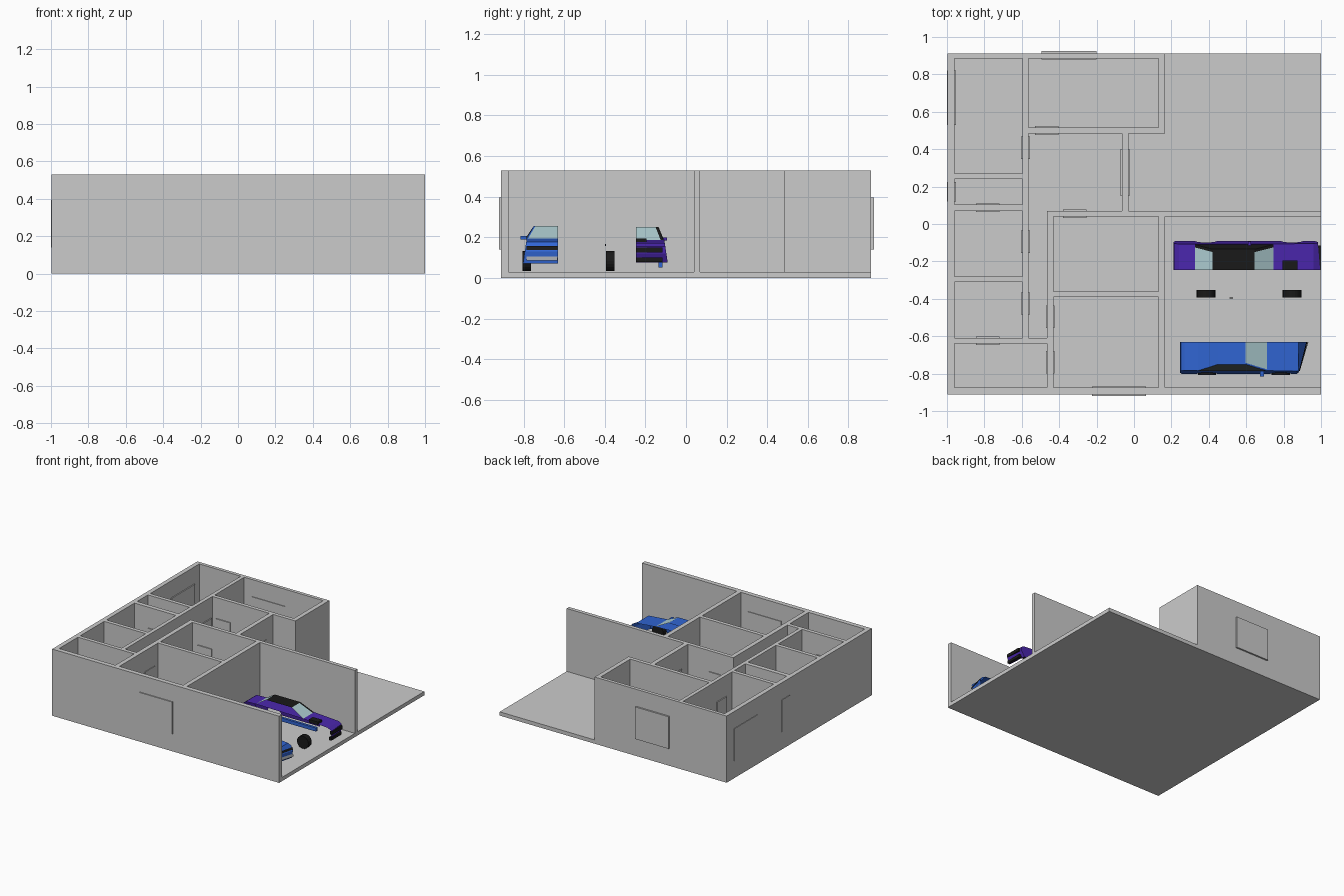
import bpy, bmesh, math
from mathutils import Matrix

if "Cube" in bpy.data.objects:
    bpy.data.objects.remove(bpy.data.objects["Cube"])


def material(name, rgb):
    m = bpy.data.materials.new(name)
    m.diffuse_color = (*rgb, 1)
    m.use_nodes = True
    m.node_tree.nodes["Principled BSDF"].inputs["Base Color"].default_value = m.diffuse_color
    return m


BLUE = material("blue_paint", (0.03, 0.13, 0.65))
PURPLE = material("purple_paint", (0.07, 0.02, 0.42))
BLACK = material("black_trim", (0.01, 0.01, 0.01))
GLASS = material("pale_glass", (0.45, 0.65, 0.68))
SMOKE = material("dark_glass", (0.08, 0.1, 0.1))
CHROME = material("grey_trim", (0.35, 0.37, 0.4))


def finish(name, bm, mat=None):
    me = bpy.data.meshes.new(name)
    bmesh.ops.recalc_face_normals(bm, faces=bm.faces)
    bm.to_mesh(me)
    bm.free()
    if mat:
        me.materials.append(mat)
    ob = bpy.data.objects.new(name, me)
    bpy.context.collection.objects.link(ob)
    return ob


def box(name, x0, x1, y0, y1, z0, z1, mat=None):
    bm = bmesh.new()
    size = Matrix.Diagonal((abs(x1 - x0), abs(y1 - y0), abs(z1 - z0), 1))
    mid = Matrix.Translation(((x0 + x1) / 2, (y0 + y1) / 2, (z0 + z1) / 2))
    bmesh.ops.create_cube(bm, size=1, matrix=mid @ size)
    return finish(name, bm, mat)


def panel(name, pts, mat):
    bm = bmesh.new()
    bm.faces.new([bm.verts.new(p) for p in pts])
    return finish(name, bm, mat)


# Floor slab
L, W, FLOOR, TOP = 0.996, 0.912, 0.03, 0.53
box("floor_slab", -L, 1, -W, W, 0, FLOOR)

# Walls: plan grid with the open rooms left out, raised to full height
rooms = [
    (-0.96, -0.595, 0.27, 0.885), (-0.96, -0.595, 0.105, 0.24),
    (-0.96, -0.595, -0.28, 0.07), (-0.96, -0.595, -0.61, -0.31),
    (-0.96, -0.465, -0.875, -0.64), (-0.565, 0.13, 0.515, 0.885),
    (-0.565, -0.065, 0.07, 0.485), (-0.565, -0.465, -0.61, 0.07),
    (-0.43, 0.13, -0.36, 0.04), (-0.43, 0.13, -0.875, -0.39),
    (0.165, 1, -0.875, 0.04), (0.165, 1, 0.07, W), (-0.03, 1, 0.07, 0.485),
]
xs = sorted({-L, 1} | {v for r in rooms for v in r[:2]})
ys = sorted({-W, W} | {v for r in rooms for v in r[2:]})
bm = bmesh.new()
for x0, x1 in zip(xs, xs[1:]):
    for y0, y1 in zip(ys, ys[1:]):
        cx, cy = (x0 + x1) / 2, (y0 + y1) / 2
        if not any(a < cx < b and c < cy < d for a, b, c, d in rooms):
            bm.faces.new([bm.verts.new((x, y, FLOOR)) for x, y in
                          ((x0, y0), (x1, y0), (x1, y1), (x0, y1))])
bmesh.ops.remove_doubles(bm, verts=bm.verts, dist=1e-4)
up = bmesh.ops.extrude_face_region(bm, geom=bm.faces[:], use_keep_orig=True)["geom"]
bmesh.ops.translate(bm, vec=(0, 0, TOP - FLOOR),
                    verts=[v for v in up if isinstance(v, bmesh.types.BMVert)])
bmesh.ops.dissolve_limit(bm, angle_limit=0.01, verts=bm.verts, edges=bm.edges)
finish("walls", bm)

# Windows
for i, (a, b, c, d) in enumerate([(-1, -0.952, 0.53, 0.82), (-1, -0.952, 0.12, 0.225),
                                  (-0.495, -0.2, 0.88, 0.925), (-0.225, 0.065, -0.92, -0.87)]):
    box(f"window_{i}", a, b, c, d, 0.14, 0.395)

# Doors set in walls that run front to back, then across
for x, y, w in [(-0.58, 0.407, 0.12), (-0.58, -0.095, 0.12), (-0.58, -0.425, 0.12),
                (-0.448, -0.495, 0.12), (-0.448, -0.74, 0.12), (-0.048, 0.275, 0.25)]:
    box("door", x - 0.023, x + 0.023, y - w / 2, y + w / 2, FLOOR, 0.365)
for x, y in [(-0.782, 0.087), (-0.782, -0.625), (-0.317, 0.055), (-0.467, 0.5)]:
    box("door", x - 0.062, x + 0.062, y - 0.023, y + 0.023, FLOOR, 0.365)


def half_body(name, top, axles, zb, r, yc, yo, taper, mat):
    """Half car shell: side panel with wheel arches plus top, nose and tail."""
    s = 0.15 if yc > yo else -0.15
    nose = max(x for x, z in top) - 0.03

    def outer(x, z):
        return (x - (taper if x > nose else 0), yo + s * (z - zb), z)
    arches = [(ax + r * math.cos(t * math.pi / 8), zb + r * math.sin(t * math.pi / 8))
              for ax in reversed(axles) for t in range(9)]
    bm = bmesh.new()
    out = [bm.verts.new(outer(x, z)) for x, z in top + arches]
    mid = [bm.verts.new((x, yc, z)) for x, z in top]
    bm.faces.new(out)
    for i in range(len(top) - 1):
        bm.faces.new((out[i], out[i + 1], mid[i + 1], mid[i]))
    return finish(name, bm, mat)


def half_cabin(name, prof, yc, base, roof, pillar, roof_mat, side_mat, rear_mat):
    """Half cabin: prof is rear base, rear roof, front roof, front base."""
    ends = [(base, 0), (roof, 0), (roof, 0), (base, 0)]
    o = [(x, e[0], z) for (x, z), e in zip(prof, ends)]
    p = [(x, e[0] + pillar, z) for (x, z), e in zip(prof, ends)]
    c = [(x, yc, z) for x, z in prof]
    panel(name + "_roof", (o[1], o[2], c[2], c[1]), roof_mat)
    panel(name + "_rear_window", (p[0], p[1], c[1], c[0]), rear_mat)
    panel(name + "_windshield", (p[2], p[3], c[3], c[2]), GLASS)
    panel(name + "_rear_pillar", (o[0], o[1], p[1], p[0]), roof_mat)
    panel(name + "_front_pillar", (o[2], o[3], p[3], p[2]), roof_mat)
    panel(name + "_side_window", o, side_mat)


def wheel(name, x, y, z, r, w):
    bm = bmesh.new()
    bmesh.ops.create_cone(bm, cap_ends=True, segments=20, radius1=r, radius2=r, depth=w,
                          matrix=Matrix.Translation((x, y, z)) @ Matrix.Rotation(math.pi / 2, 4, 'X'))
    finish(name, bm, BLACK)


# Purple half car with its loose wheels
half_body("purple_car_body",
          [(0.225, 0.075), (0.21, 0.12), (0.215, 0.17), (0.24, 0.188), (0.34, 0.192),
           (0.74, 0.187), (0.96, 0.172), (0.995, 0.155), (0.995, 0.12), (0.975, 0.075)],
          [0.385, 0.845], 0.075, 0.06, -0.245, -0.09, 0.012, PURPLE)
half_cabin("purple_car", [(0.325, 0.19), (0.42, 0.25), (0.645, 0.25), (0.745, 0.187)],
           -0.245, -0.11, -0.135, -0.015, BLACK, BLACK, GLASS)
box("purple_car_hood_scoop", 0.795, 0.875, -0.245, -0.195, 0.17, 0.195, BLACK)
box("purple_car_grille", 0.98, 0.998, -0.245, -0.115, 0.125, 0.15, BLACK)
box("purple_car_bumper", 0.97, 0.992, -0.245, -0.115, 0.078, 0.1, BLACK)
box("purple_car_mirror", 0.61, 0.625, -0.115, -0.094, 0.185, 0.2, PURPLE)
box("purple_car_skirt", 0.45, 0.78, -0.135, -0.115, 0.052, 0.08, BLUE)
for x in (0.385, 0.845):
    wheel("purple_car_wheel", x, -0.373, 0.083, 0.05, 0.042)
box("purple_car_loose_handle", 0.51, 0.53, -0.399, -0.394, 0.158, 0.166, BLACK)

# Blue half car
half_body("blue_car_body",
          [(0.255, 0.08), (0.245, 0.13), (0.25, 0.19), (0.27, 0.202), (0.35, 0.205),
           (0.705, 0.195), (0.88, 0.178), (0.91, 0.165), (0.925, 0.13), (0.915, 0.07)],
          [0.39, 0.785], 0.075, 0.056, -0.63, -0.802, 0.045, BLUE)
half_cabin("blue_car", [(0.34, 0.204), (0.45, 0.255), (0.595, 0.255), (0.71, 0.195)],
           -0.63, -0.785, -0.75, 0.008, BLUE, SMOKE, BLUE)
for name, x0, x1, z0, z1, mat in [("grille", 0.916, 0.877, 0.138, 0.156, BLACK),
                                  ("lower_trim", 0.922, 0.877, 0.085, 0.105, CHROME)]:
    panel("blue_car_" + name, [(x0 + 0.01, -0.632, z0), (x1 + 0.01, -0.785, z0),
                               (x1 + 0.005, -0.785, z1), (x0 + 0.005, -0.632, z1)], mat)
box("blue_car_mirror", 0.675, 0.695, -0.815, -0.785, 0.188, 0.207, BLUE)
for x in (0.39, 0.785):
    wheel("blue_car_wheel", x, -0.785, 0.083, 0.049, 0.042)
